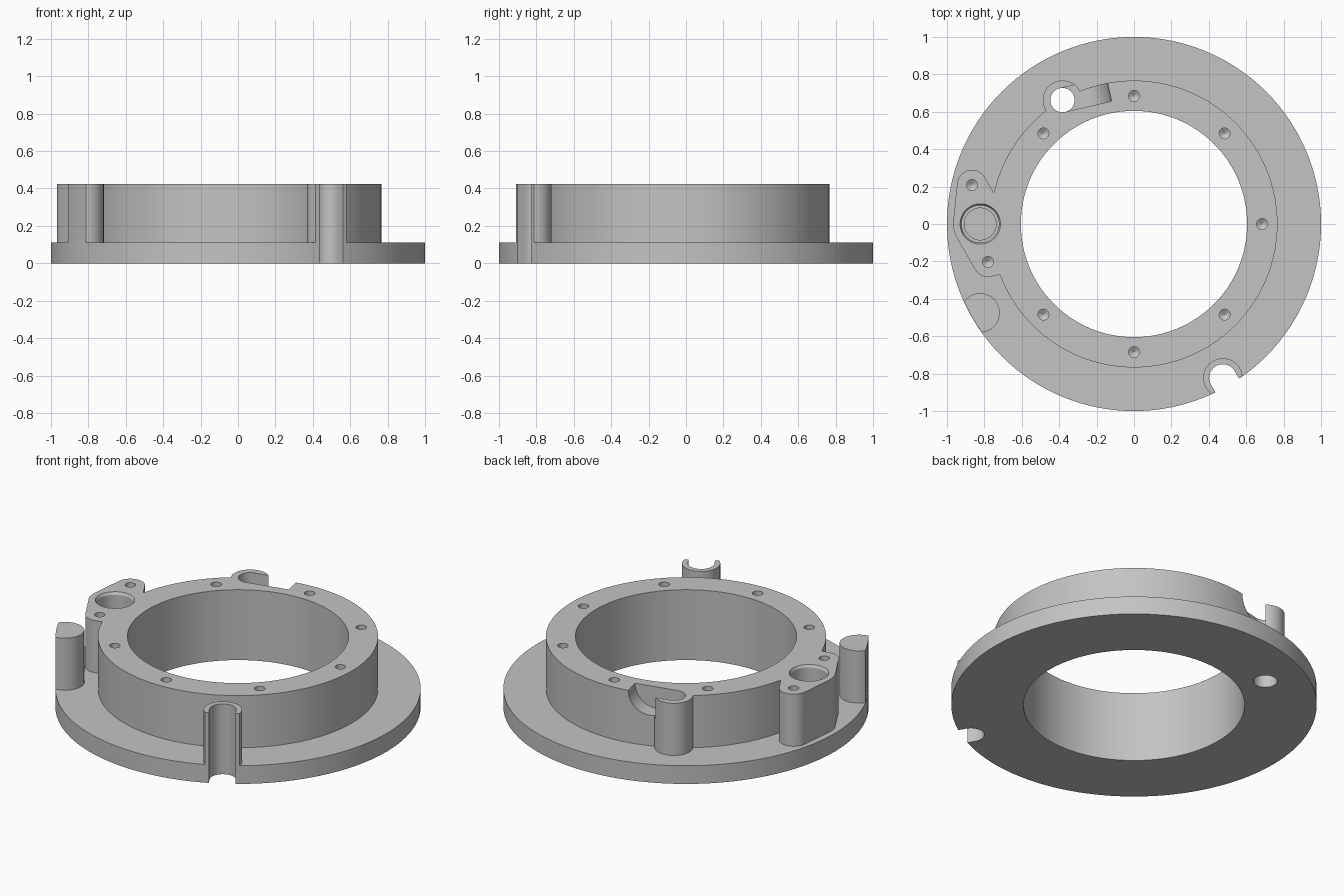
import bpy, bmesh, math
from mathutils import Matrix, Vector
from mathutils.geometry import convex_hull_2d

if "Cube" in bpy.data.objects:
    bpy.data.objects.remove(bpy.data.objects["Cube"])

TOP, FLANGE, OVER = 0.425, 0.11, 0.6

grey = bpy.data.materials.new("plain grey")
grey.use_nodes = True
grey.diffuse_color = (0.55, 0.55, 0.55, 1)
grey.node_tree.nodes["Principled BSDF"].inputs["Base Color"].default_value = grey.diffuse_color


def finish(name, bm):
    bmesh.ops.recalc_face_normals(bm, faces=bm.faces)
    mesh = bpy.data.meshes.new(name)
    bm.to_mesh(mesh)
    bm.free()
    mesh.materials.append(grey)
    obj = bpy.data.objects.new(name, mesh)
    bpy.context.collection.objects.link(obj)
    return obj


def prism(name, points, z0, z1, matrix=Matrix()):
    bm = bmesh.new()
    base = bm.faces.new([bm.verts.new((x, y, z0)) for x, y in points])
    top = bmesh.ops.extrude_face_region(bm, geom=[base])["geom"]
    verts = [v for v in top if isinstance(v, bmesh.types.BMVert)]
    bmesh.ops.translate(bm, verts=verts, vec=(0, 0, z1 - z0))
    bm.transform(matrix)
    return finish(name, bm)


def lathe(name, profile, centre=(0, 0), segments=48):
    """Solid of revolution from (radius, height) points, bottom to top."""
    bm = bmesh.new()
    rings = []
    for r, z in profile:
        ring = [(centre[0] + r * math.cos(a), centre[1] + r * math.sin(a), z)
                for a in (math.tau * i / segments for i in range(segments))]
        rings.append([bm.verts.new(p) for p in ring])
    for low, high in zip(rings, rings[1:]):
        for i in range(segments):
            j = (i + 1) % segments
            bm.faces.new((low[i], low[j], high[j], high[i]))
    bm.faces.new(rings[0])
    bm.faces.new(rings[-1])
    return finish(name, bm)


def cylinder(name, r, z0, z1, centre=(0, 0), segments=48):
    return lathe(name, [(r, z0), (r, z1)], centre, segments)


def combine(target, other, operation):
    mod = target.modifiers.new("combine", "BOOLEAN")
    mod.operation, mod.object, mod.solver = operation, other, "EXACT"
    bpy.context.view_layer.objects.active = target
    bpy.ops.object.modifier_apply(modifier=mod.name)
    bpy.data.objects.remove(other)


def polar(r, degrees):
    a = math.radians(degrees)
    return r * math.cos(a), r * math.sin(a)


def arc(centre, r, start, end, steps=24):
    pts = [polar(r, start + (end - start) * i / steps) for i in range(steps + 1)]
    return [(centre[0] + x, centre[1] + y) for x, y in pts]


# Flange and raised collar
body = lathe("flanged_ring", [(1, 0), (1, FLANGE), (0.767, FLANGE), (0.767, TOP)], segments=128)

# Side boss outline wraps three round pads and runs into the collar
bore, pin_a, pin_b = (-0.822, 0), (-0.866, 0.209), (-0.781, -0.203)
outline = [(-0.7, 0.08), (-0.66, -0.26)]
for centre, r in ((bore, 0.145), (pin_a, 0.08), (pin_b, 0.08)):
    outline += arc(centre, r, 0, 355, 71)
hull = [outline[i] for i in convex_hull_2d([Vector(p) for p in outline])]
combine(body, prism("side_boss", hull, 0.05, TOP), "UNION")

# Round tower on the collar edge
tower_centre = polar(0.765, 120)
combine(body, cylinder("tower", 0.105, 0.05, TOP, tower_centre), "UNION")

# Open tubes on the rim, trimmed to the flange edge
for angle in (210, 300):
    tube = cylinder("rim_tube", 0.105, 0.05, TOP, polar(0.95, angle))
    combine(tube, cylinder("trim", 0.999, -OVER, OVER, segments=128), "INTERSECT")
    combine(body, tube, "UNION")

# Central opening
combine(body, cylinder("opening", 0.605, -OVER, OVER, segments=128), "DIFFERENCE")

# U-shaped notches through tubes and flange
for angle in (210, 300):
    u_shape = arc((0.95, 0), 0.073, 90, 270) + [(1.2, -0.073), (1.2, 0.073)]
    turn = Matrix.Rotation(math.radians(angle), 4, "Z")
    combine(body, prism("notch", u_shape, -OVER, OVER, turn), "DIFFERENCE")

# Tower hole and the side channel with a curved end
combine(body, cylinder("tower_hole", 0.065, -OVER, OVER, tower_centre), "DIFFERENCE")
length, depth = 0.255, 0.13
channel = arc((length - depth, TOP), depth, -90, 0, 16)
channel += [(length, OVER), (0, OVER), (0, TOP - depth)]
place = (Matrix.Translation((*tower_centre, 0))
         @ Matrix.Rotation(math.radians(13), 4, "Z")
         @ Matrix.Rotation(math.radians(90), 4, "X"))
combine(body, prism("channel", channel, -0.0645, 0.0645, place), "DIFFERENCE")

# Stepped blind bore in the boss
stepped = [(0.085, 0.13), (0.085, 0.18), (0.1, 0.18), (0.1, 0.41), (0.108, TOP), (0.108, OVER)]
combine(body, lathe("stepped_bore", stepped, bore), "DIFFERENCE")

# Drilled screw holes with pointed ends
screws = [polar(0.685, a) for a in range(0, 360, 45) if a != 180] + [pin_a, pin_b]
for spot in screws:
    drill = [(0.002, 0.2), (0.029, 0.218), (0.029, OVER)]
    combine(body, lathe("screw_hole", drill, spot, 24), "DIFFERENCE")

# Smooth curved walls, crisp edges
bpy.ops.object.select_all(action="DESELECT")
body.select_set(True)
bpy.context.view_layer.objects.active = body
bpy.ops.object.shade_smooth_by_angle(angle=math.radians(25))
